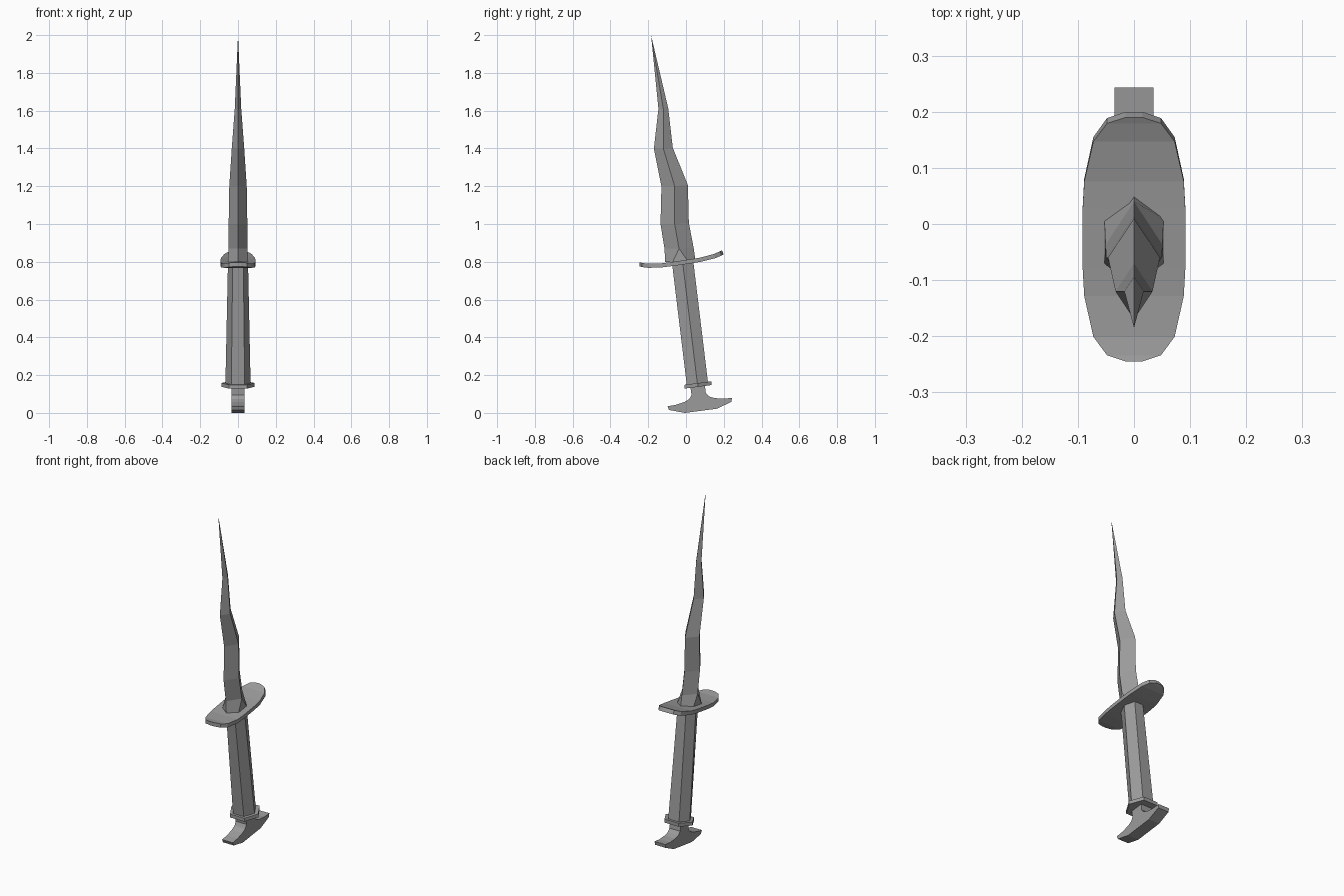
import bpy, bmesh

cube = bpy.data.objects.get("Cube")
if cube:
    bpy.data.objects.remove(cube)

metal = bpy.data.materials.new("grey metal")
metal.use_nodes = True
shade = 0.33
metal.diffuse_color = (shade, shade, shade, 1)
shader = metal.node_tree.nodes["Principled BSDF"]
shader.inputs["Base Color"].default_value = metal.diffuse_color

LEAN = 0.13  # slope shared by the grip, collar and pommel


def loft(name, rings):
    """Skin a list of equal-length point rings and cap both ends."""
    bm = bmesh.new()
    rows = [[bm.verts.new(point) for point in ring] for ring in rings]
    for lower, upper in zip(rows, rows[1:]):
        for i in range(len(lower)):
            bm.faces.new((lower[i - 1], lower[i], upper[i], upper[i - 1]))
    bm.faces.new(rows[0])
    bm.faces.new(rows[-1])
    bmesh.ops.remove_doubles(bm, verts=bm.verts, dist=0.0003)
    bmesh.ops.recalc_face_normals(bm, faces=bm.faces)
    mesh = bpy.data.meshes.new(name)
    bm.to_mesh(mesh)
    bm.free()
    mesh.materials.append(metal)
    bpy.context.collection.objects.link(bpy.data.objects.new(name, mesh))


def mirrored(half):
    """Close an outline by adding its reflection in the first axis."""
    return half + [(-across, along) for across, along in reversed(half)]


def hexagon(y, z, wide, deep):
    """Six-sided ring with flat front and back, square to the leaning grip."""
    flat = wide * 0.53
    outline = mirrored([(flat, -deep), (wide, 0), (flat, deep)])
    return [(across, y + along, z + LEAN * along) for across, along in outline]


def blade_ring(z, ridge, depth):
    """Diamond section; at the guard each side ridge splits into a flat."""
    wide = depth * 0.66
    split = 0.04 if z == 0.8 else 0
    outline = mirrored([(0, -depth), (wide, -split), (wide, split), (0, depth)])
    return [(across, ridge + along, z + 0.08 * max(along, 0))
            for across, along in outline]


def guard_ring(t):
    """Slice of the curved oval guard, t running from -1 front to 1 back."""
    y = 0.22 * t - 0.025
    z = 0.795 + 0.032 * t + 0.023 * t ** 4
    wide = max(0.092 * (1 - abs(t) ** 3) ** (1 / 3), 0.015)
    tip = 0.005 * max(t, 0)
    thick = 0.011
    return [(-wide, y - tip, z + thick), (wide, y - tip, z + thick),
            (wide, y + tip, z - thick), (-wide, y + tip, z - thick)]


# Wavy blade: height, ridge position and half depth of each section
sections = [(0.8, -0.03, 0.08), (0.87, -0.037, 0.077), (1, -0.06, 0.075),
            (1.2, -0.06, 0.07), (1.4, -0.12, 0.05), (1.61, -0.12, 0.026),
            (2, -0.185, 0)]
loft("blade", [blade_ring(*section) for section in sections])

# Curved oval guard, closing quickly at both ends
steps = [0.24, 0.47, 0.8, 0.95, 1]
loft("guard", [guard_ring(t) for t in [-s for s in reversed(steps)] + steps])

# Tapered grip and the collar below it
loft("grip", [hexagon(0.062, 0.14, 0.067, 0.056),
              hexagon(-0.018, 0.8, 0.053, 0.056)])
loft("collar", [hexagon(0.064, z, 0.088, 0.072) for z in (0.138, 0.158)])

# Anchor-shaped pommel: half outline from the underside up to the neck
half = [(0.085, 0.011), (0.165, 0.037), (0.171, 0.057), (0.125, 0.059),
        (0.08, 0.068), (0.052, 0.08), (0.038, 0.1), (0.038, 0.14)]
side = [(0.08 + across - LEAN * up, up + LEAN * across)
        for across, up in mirrored(half)]
loft("pommel", [[(x, y, z) for y, z in side] for x in (-0.035, 0.035)])
